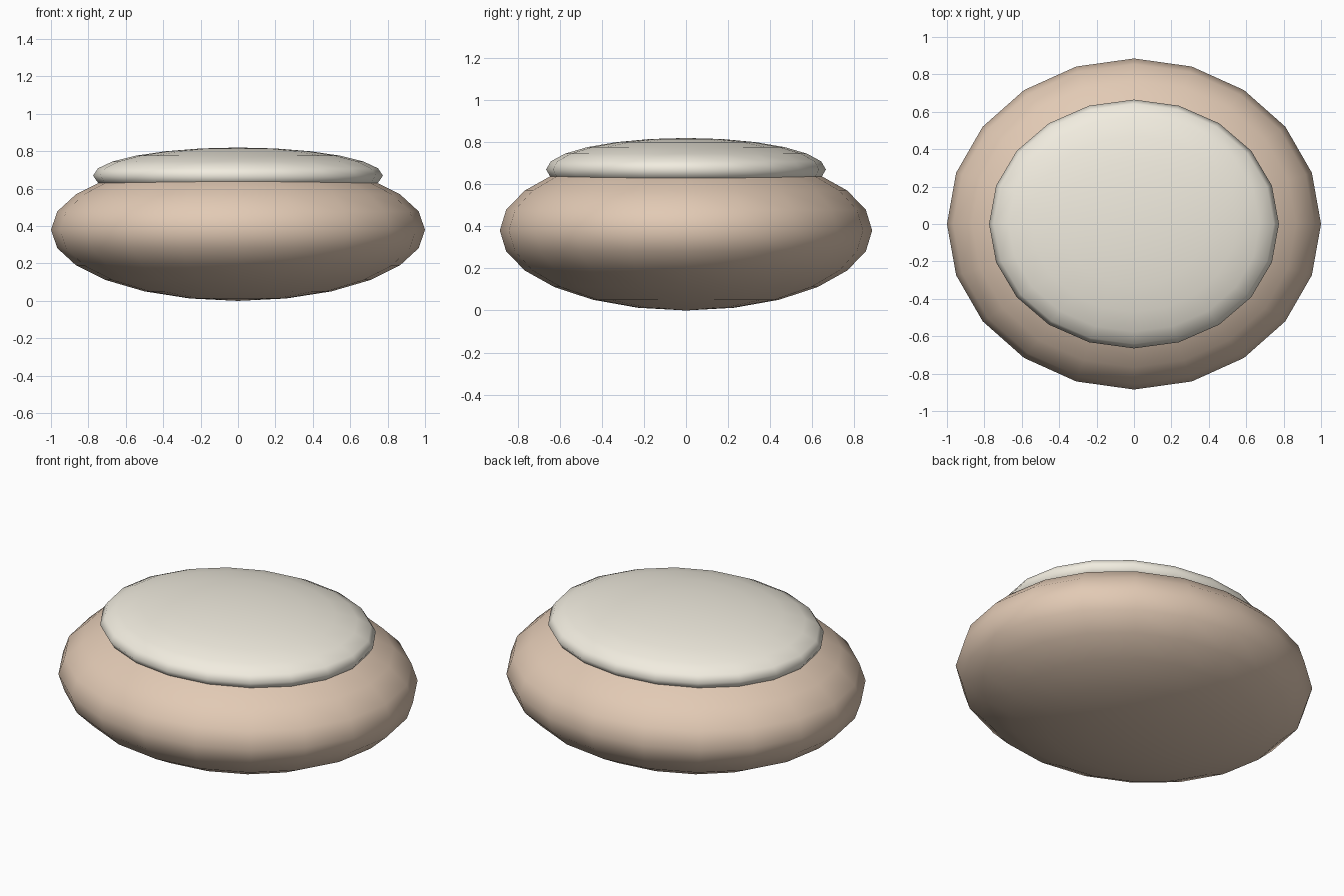
import bpy

if "Cube" in bpy.data.objects:
    bpy.data.objects.remove(bpy.data.objects["Cube"])


def material(name, rgb):
    mat = bpy.data.materials.new(name)
    mat.diffuse_color = (*rgb, 1.0)
    mat.use_nodes = True
    mat.node_tree.nodes["Principled BSDF"].inputs["Base Color"].default_value = mat.diffuse_color
    return mat


def ellipsoid(name, radii, z, mat):
    bpy.ops.mesh.primitive_uv_sphere_add(segments=20, ring_count=12, radius=1, location=(0, 0, z))
    obj = bpy.context.object
    obj.name = name
    obj.scale = radii
    bpy.ops.object.transform_apply(location=False, rotation=False, scale=True)
    bpy.ops.object.shade_smooth()
    obj.data.materials.append(mat)
    return obj


# Plump rounded base
ellipsoid("base", (1.0, 0.885, 0.38), 0.38, material("tan", (0.76, 0.59, 0.46)))

# Flatter cream cap sunk into the base
ellipsoid("cap", (0.775, 0.665, 0.15), 0.67, material("cream", (0.88, 0.84, 0.74)))
